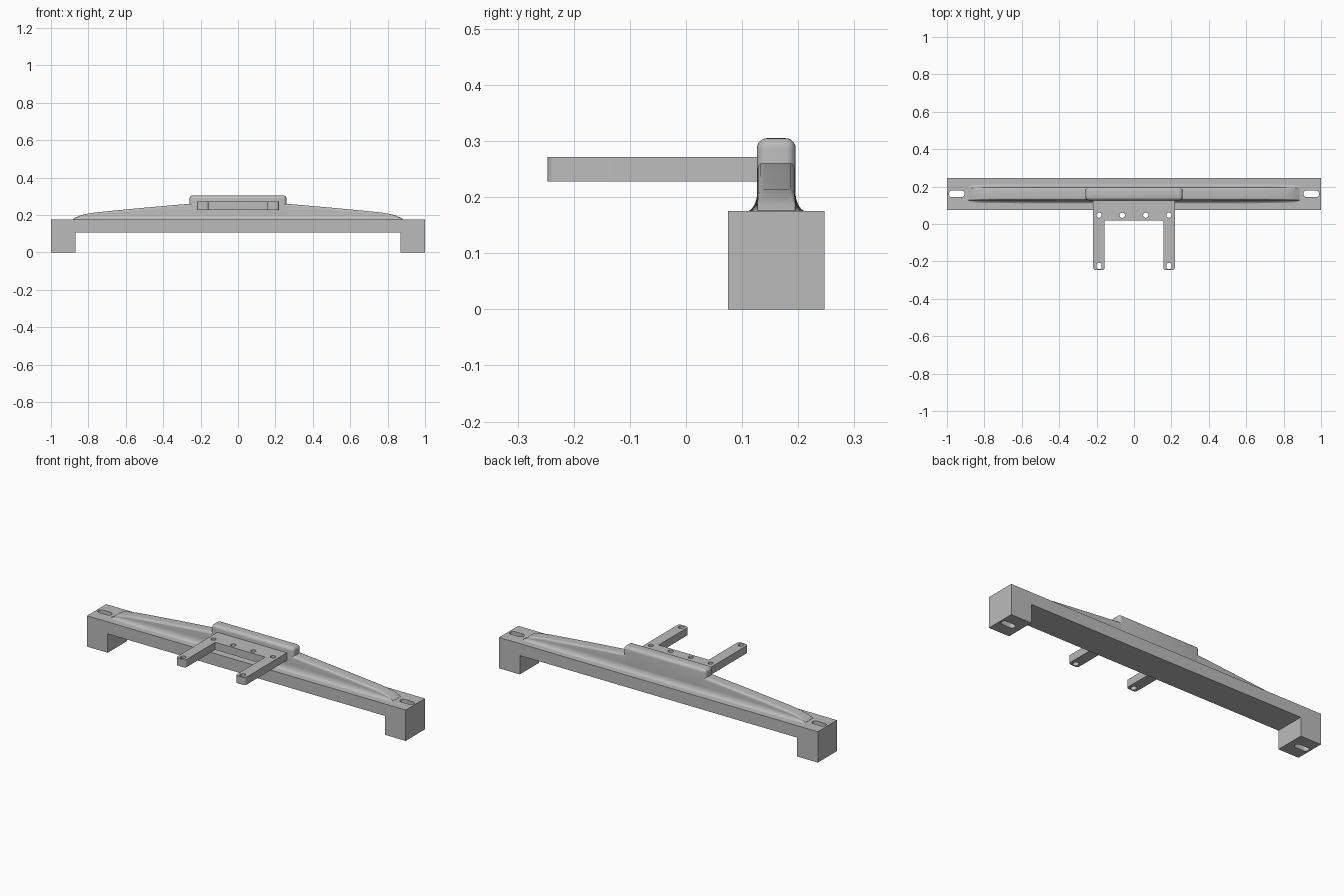
import bpy, bmesh, math

cube = bpy.data.objects.get("Cube")
if cube:
    bpy.data.objects.remove(cube, do_unlink=True)

GREY = (0.5, 0.5, 0.5, 1)
mat = bpy.data.materials.new("plain grey")
mat.use_nodes = True
mat.diffuse_color = GREY
mat.node_tree.nodes["Principled BSDF"].inputs["Base Color"].default_value = GREY

RIB_Y = 0.161      # centre line of beam, rib and grip block
BEAM_TOP = 0.175


def make_object(name, bm):
    bmesh.ops.recalc_face_normals(bm, faces=bm.faces)
    mesh = bpy.data.meshes.new(name)
    bm.to_mesh(mesh)
    bm.free()
    mesh.materials.append(mat)
    ob = bpy.data.objects.new(name, mesh)
    bpy.context.collection.objects.link(ob)
    return ob


def prism(name, outline, offset):
    """Extrude a closed 3D outline along an offset."""
    bm = bmesh.new()
    face = bm.faces.new([bm.verts.new(p) for p in outline])
    new = bmesh.ops.extrude_face_region(bm, geom=[face])["geom"]
    bmesh.ops.translate(bm, vec=offset,
                        verts=[v for v in new if isinstance(v, bmesh.types.BMVert)])
    return make_object(name, bm)


def slot(x, y, radius, dx=0, dy=0):
    """Upright slot cutter; dx or dy stretch the round hole."""
    pts = []
    for i in range(32):
        a = math.tau * (i + 0.5) / 32
        c, s = math.cos(a), math.sin(a)
        pts.append((x + radius * c + math.copysign(dx, c),
                    y + radius * s + math.copysign(dy, s), -0.1))
    return prism("hole_cutter", pts, (0, 0, 0.6))


def activate(ob):
    bpy.ops.object.select_all(action='DESELECT')
    ob.select_set(True)
    bpy.context.view_layer.objects.active = ob


def cut(ob, cutters):
    activate(ob)
    for c in cutters:
        c.hide_render = True
        mod = ob.modifiers.new("hole", 'BOOLEAN')
        mod.operation, mod.solver, mod.object = 'DIFFERENCE', 'EXACT', c
        bpy.ops.object.modifier_apply(modifier=mod.name)
        bpy.data.objects.remove(c, do_unlink=True)


def smooth(ob, degrees=35):
    activate(ob)
    bpy.ops.object.shade_smooth_by_angle(angle=math.radians(degrees))


# Beam with a foot at each end and a mounting slot through each foot
half = [(0.87, 0.107), (0.87, 0), (1, 0), (1, BEAM_TOP)]
profile = half + [(-x, z) for x, z in reversed(half)]
beam = prism("beam", [(x, 0.075, z) for x, z in profile], (0, 0.172, 0))
cut(beam, [slot(s * 0.948, RIB_Y, 0.018, dx=0.024) for s in (-1, 1)])
smooth(beam)


# Tapering rib lofted along the beam, filleted at its foot and rounded on top
def rib_section(height):
    foot_z = min(0.036, 0.65 * height)
    r = min(0.012, 0.3 * height)
    side = []
    for i in range(9):
        a = math.pi / 2 * i / 8
        side.append((0.034 + 0.021 * (1 - math.sin(a)), foot_z * (1 - math.cos(a))))
    for i in range(6):
        a = math.pi / 2 * i / 5
        side.append((0.034 - r + r * math.cos(a), height - r + r * math.sin(a)))
    return side + [(-y, z) for y, z in reversed(side)]


rise = [(0.885, 0.002), (0.87, 0.012), (0.845, 0.023), (0.81, 0.032),
        (0.76, 0.040), (0.68, 0.048), (0.5, 0.065), (0.25, 0.087)]
stations = [(-x, h) for x, h in rise] + rise[::-1]
bm = bmesh.new()
rings = [[bm.verts.new((x, RIB_Y + y, BEAM_TOP - 0.001 + z)) for y, z in rib_section(h)]
         for x, h in stations]
for a, b in zip(rings, rings[1:]):
    for i in range(len(a)):
        j = (i + 1) % len(a)
        bm.faces.new((a[i], a[j], b[j], b[i]))
bm.faces.new(rings[0])
bm.faces.new(rings[-1])
smooth(make_object("rib", bm), 40)

# Raised centre block with softened edges
bm = bmesh.new()
bmesh.ops.create_cube(bm, size=1)
for v in bm.verts:
    v.co = (v.co.x * 0.518, RIB_Y + v.co.y * 0.069, 0.2525 + v.co.z * 0.105)
edges = [e for e in bm.edges if max(v.co.z for v in e.verts) > 0.3]
bmesh.ops.bevel(bm, geom=edges, offset=0.018, segments=5, profile=0.5, affect='EDGES')
smooth(make_object("centre_block", bm), 40)


# Forked bracket: a plate with two arms reaching forward
def arm_tip(x, sign, y=-0.247, r=0.014):
    """Quarter-round corner of an arm's end."""
    return [(x - sign * r * (1 - math.cos(a)), y + r * (1 - math.sin(a)))
            for a in (math.pi / 2 * i / 5 for i in range(6))]


half = ([(0.218, 0.14)] + arm_tip(0.218, 1)
        + arm_tip(0.157, -1)[::-1] + [(0.157, 0.02)])
outline = half + [(-x, y) for x, y in reversed(half)]
bracket = prism("fork_bracket", [(x, y, 0.228) for x, y in outline], (0, 0, 0.043))
holes = [slot(x, 0.047, 0.014) for x in (-0.187, -0.063, 0.063, 0.187)]
holes += [slot(s * 0.187, -0.225, 0.014, dy=0.003) for s in (-1, 1)]
cut(bracket, holes)
smooth(bracket)
